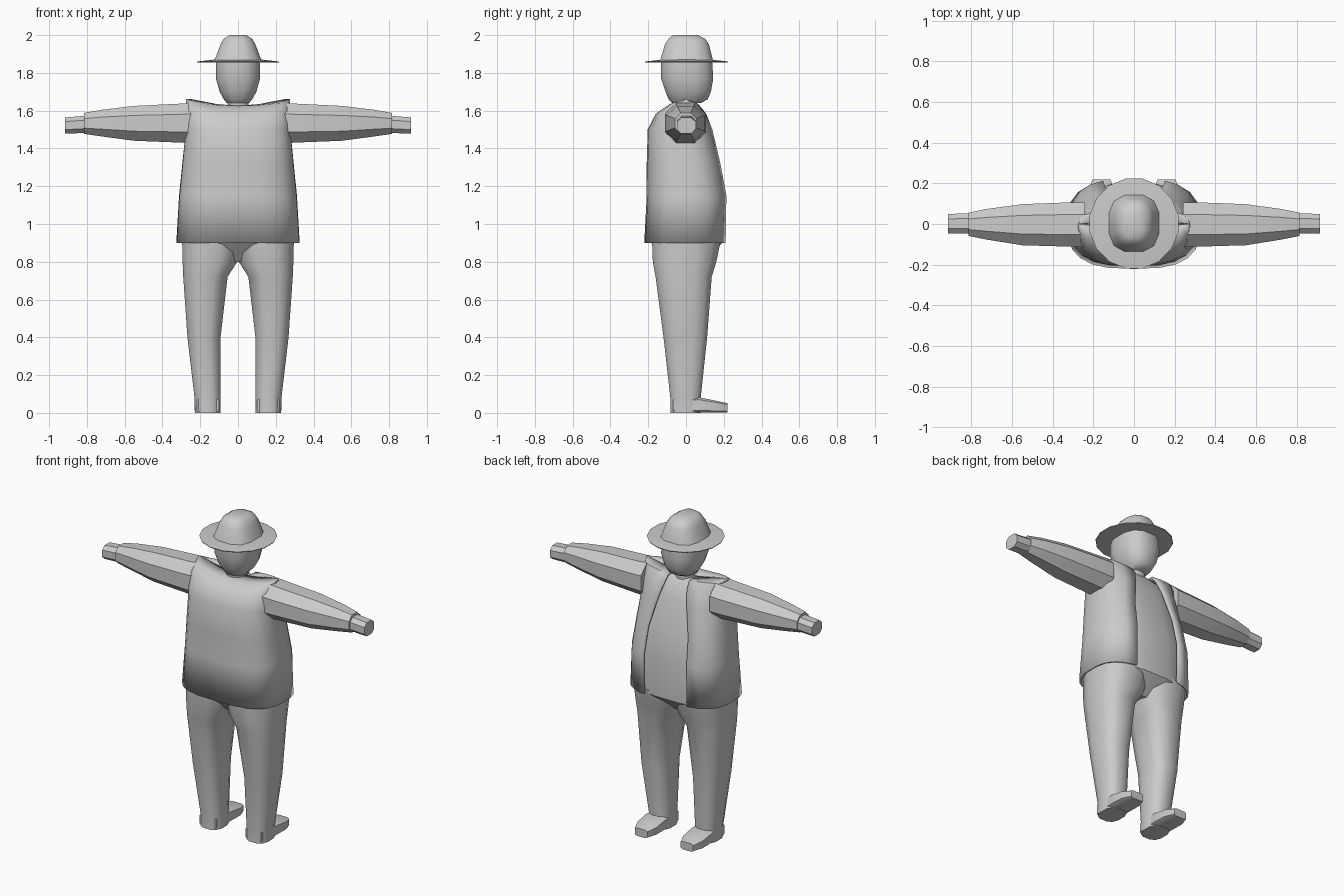
import bpy, bmesh, math

if "Cube" in bpy.data.objects:
    bpy.data.objects.remove(bpy.data.objects["Cube"])

def ring(axis, pos, u0, u1, v0, v1, n=12, p=0.75, angles=None):
    """Rounded-box section at pos along axis; u, v are the other two axes in order."""
    angles = angles or [2 * math.pi * (i + 0.5) / n for i in range(n)]
    pts = []
    for t in angles:
        c, s = math.cos(t), math.sin(t)
        u = (u0 + u1) / 2 + (u1 - u0) / 2 * math.copysign(abs(c) ** p, c)
        v = (v0 + v1) / 2 + (v1 - v0) / 2 * math.copysign(abs(s) ** p, s)
        pts.append({'x': (pos, u, v), 'y': (u, pos, v), 'z': (u, v, pos)}[axis])
    return pts

def loft(name, rings, closed=True, angle=40):
    bm = bmesh.new()
    rows = [[bm.verts.new(p) for p in r] for r in rings]
    n = len(rows[0])
    for a, b in zip(rows, rows[1:]):
        for i in range(n if closed else n - 1):
            j = (i + 1) % n
            bm.faces.new((a[i], a[j], b[j], b[i]))
    if closed:
        bm.faces.new(rows[0])
        bm.faces.new(rows[-1])
    bmesh.ops.recalc_face_normals(bm, faces=bm.faces)
    me = bpy.data.meshes.new(name)
    bm.to_mesh(me)
    bm.free()
    ob = bpy.data.objects.new(name, me)
    bpy.context.collection.objects.link(ob)
    bpy.ops.object.select_all(action='DESELECT')
    ob.select_set(True)
    bpy.context.view_layer.objects.active = ob
    bpy.ops.object.shade_smooth_by_angle(angle=math.radians(angle))
    return ob

def mirrored(name, rings):
    for side, s in (("left", -1), ("right", 1)):
        loft(side + "_" + name, [[(s * x, y, z) for x, y, z in r] for r in rings])

# Torso: z, half width, back y, front y
torso = [(0.80, 0.22, -0.10, 0.09), (0.90, 0.298, -0.187, 0.195), (1.15, 0.288, -0.185, 0.205),
         (1.32, 0.272, -0.185, 0.17), (1.50, 0.25, -0.18, 0.12),
         (1.58, 0.23, -0.13, 0.085), (1.62, 0.12, -0.06, 0.05)]
loft("torso", [ring('z', z, -a, a, b, f, 16) for z, a, b, f in torso])

# Open vest: z, half width, back y, front y, half opening
vest = [(0.90, 0.322, -0.215, 0.213, 0.15), (1.15, 0.307, -0.202, 0.218, 0.15),
        (1.32, 0.290, -0.202, 0.185, 0.14), (1.50, 0.272, -0.197, 0.137, 0.10),
        (1.58, 0.270, -0.155, 0.103, 0.08), (1.62, 0.270, -0.09, 0.07, 0.075),
        (1.62, 0.270, -0.005, 0.005, 0.075)]
rows = []
for k, (z, a, b, f, w) in enumerate(vest):
    t0 = math.acos((w / a) ** (1 / 0.7))
    span = math.pi + 2 * t0
    r = ring('z', z, -a, a, b, f, p=0.7, angles=[t0 - span * i / 20 for i in range(21)])
    lift = (0, 0, 0, 0, 0.02, 0.02, 0.04)[k]          # shoulders rise outward
    rows.append([(x, y, z + lift * max(0, abs(x) - 0.07) / 0.2) for x, y, _ in r])
shell = loft("vest", rows, closed=False)
mod = shell.modifiers.new("thickness", 'SOLIDIFY')
mod.thickness, mod.offset = 0.012, 0

# Legs: z, inner x, outer x, back y, front y
leg = [(0.0, 0.09, 0.23, -0.085, 0.08), (0.08, 0.09, 0.232, -0.085, 0.08),
       (0.40, 0.09, 0.27, -0.122, 0.115), (0.72, 0.052, 0.293, -0.165, 0.14),
       (0.80, 0.0, 0.297, -0.18, 0.165), (0.92, -0.02, 0.30, -0.185, 0.19)]
mirrored("leg", [ring('z', z, *d) for z, *d in leg])

# Feet: y, x range, z range
foot = [(-0.07, 0.10, 0.22, 0, 0.08), (0.07, 0.09, 0.232, 0, 0.083), (0.16, 0.092, 0.23, 0, 0.065),
        (0.22, 0.115, 0.205, 0, 0.052)]
mirrored("foot", [ring('y', y, *d, n=8, p=0.4) for y, *d in foot])

# Sleeves and hands: x, y range, z range
sleeve = [(0.24, -0.12, 0.115, 1.42, 1.65), (0.30, -0.12, 0.115, 1.423, 1.645),
          (0.55, -0.112, 0.105, 1.434, 1.632), (0.72, -0.083, 0.08, 1.458, 1.61),
          (0.815, -0.063, 0.06, 1.473, 1.592)]
mirrored("sleeve", [ring('x', x, *d, n=8, p=0.9) for x, *d in sleeve])
hand = [(0.79, -0.05, 0.055, 1.48, 1.577), (0.915, -0.05, 0.053, 1.475, 1.567)]
mirrored("hand", [ring('x', x, *d, n=8, p=0.8) for x, *d in hand])

# Neck and head: z, half width, back y, front y
loft("neck", [ring('z', z, -0.057, 0.057, -0.07, 0.06) for z in (1.58, 1.68)])
head = [(1.64, 0.06, -0.075, 0.08), (1.66, 0.077, -0.095, 0.118), (1.70, 0.10, -0.112, 0.135),
        (1.77, 0.12, -0.135, 0.148), (1.86, 0.118, -0.135, 0.142)]
loft("head", [ring('z', z, -a, a, b, f) for z, a, b, f in head])

# Hat
loft("hat_brim", [ring('z', z, -r, r, -r, r + 0.005, 16, 1.0)
                  for z, r in ((1.855, 0.22), (1.860, 0.222), (1.870, 0.13))])
crown = [(1.86, 0.13, -0.142, 0.148), (1.95, 0.095, -0.115, 0.125),
         (1.98, 0.078, -0.095, 0.105), (2.0, 0.045, -0.07, 0.065)]
loft("hat_crown", [ring('z', z, -a, a, b, f) for z, a, b, f in crown])
